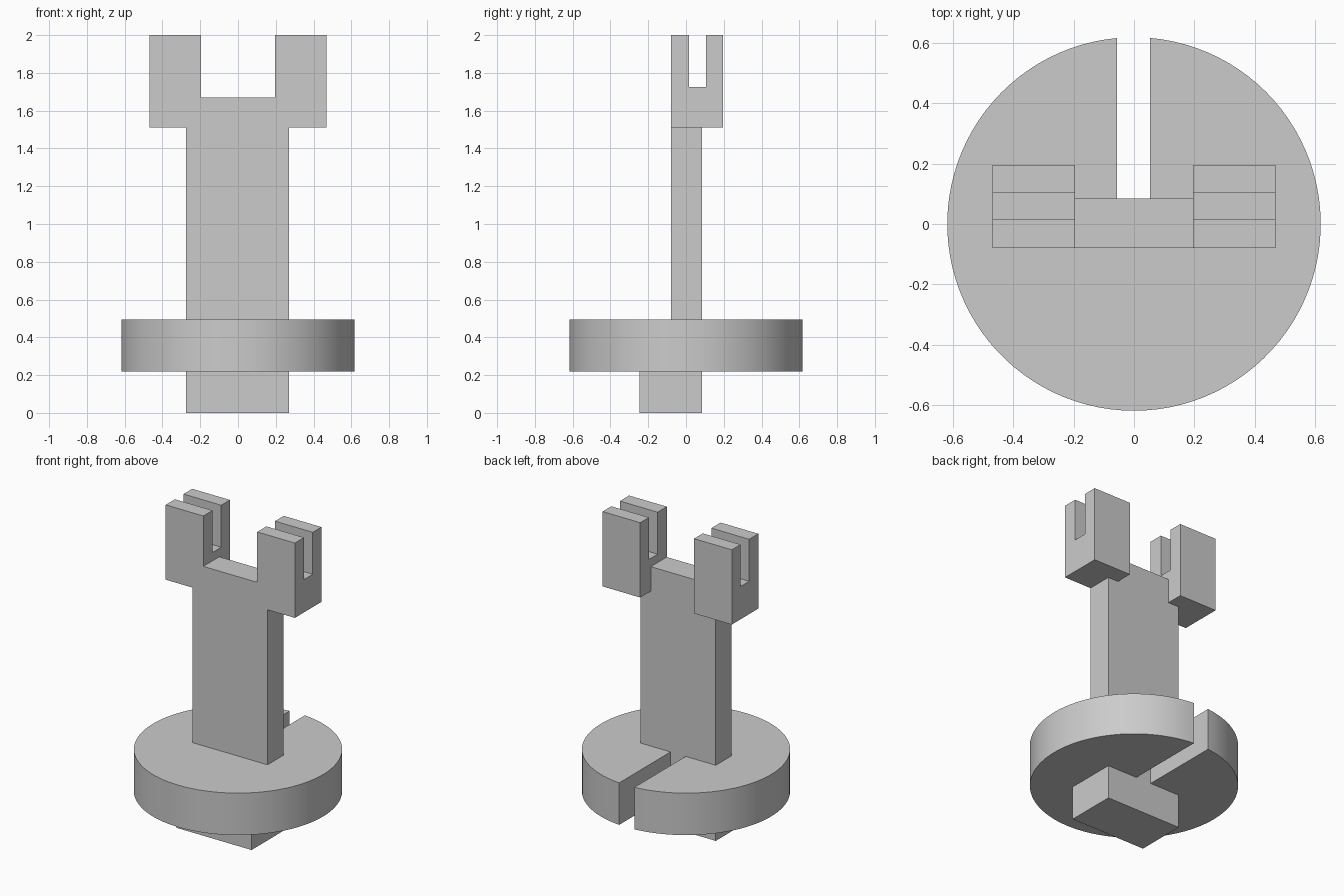
import bpy, bmesh, math
from mathutils import Vector

cube = bpy.data.objects.get("Cube")
if cube:
    bpy.data.objects.remove(cube, do_unlink=True)

GREY = (0.6, 0.6, 0.6, 1.0)
grey = bpy.data.materials.new("plain grey")
grey.use_nodes = True
grey.diffuse_color = GREY
grey.node_tree.nodes["Principled BSDF"].inputs["Base Color"].default_value = GREY

# For each extrusion axis, place profile coordinates (a, b) at depth d
PLACE = {
    "x": lambda a, b, d: (d, a, b),
    "y": lambda a, b, d: (a, d, b),
    "z": lambda a, b, d: (a, b, d),
}


def extrude_profile(name, profile, axis, start, end):
    """Closed flat profile extruded along one axis into a solid."""
    place = PLACE[axis]
    bm = bmesh.new()
    face = bm.faces.new([bm.verts.new(place(a, b, start)) for a, b in profile])
    result = bmesh.ops.extrude_face_region(bm, geom=[face])
    moved = [v for v in result["geom"] if isinstance(v, bmesh.types.BMVert)]
    bmesh.ops.translate(bm, verts=moved, vec=Vector(place(0, 0, end - start)))
    bmesh.ops.recalc_face_normals(bm, faces=bm.faces)
    mesh = bpy.data.meshes.new(name)
    bm.to_mesh(mesh)
    bm.free()
    mesh.materials.append(grey)
    obj = bpy.data.objects.new(name, mesh)
    bpy.context.collection.objects.link(obj)
    return obj


FRONT, BACK = -0.08, 0.085
LEFT, RIGHT = 0.27, -0.275
DISC_BOTTOM, DISC_TOP = 0.22, 0.495
FORK_BOTTOM, TOP = 1.51, 2.0
FORK_IN = 0.195

# Foot under the disc
foot = [(RIGHT, -0.245), (LEFT, -0.245), (LEFT, BACK), (RIGHT, BACK)]
extrude_profile("foot", foot, "z", 0, DISC_BOTTOM)

# Round disc with a slot open to the back
RADIUS, SLOT_R, SLOT_L, STEPS = 0.618, -0.057, 0.053, 96
a0 = math.acos(SLOT_R / RADIUS)
a1 = math.acos(SLOT_L / RADIUS) + 2 * math.pi
arc = [a0 + (a1 - a0) * i / STEPS for i in range(STEPS + 1)]
outline = [(RADIUS * math.cos(a), RADIUS * math.sin(a)) for a in arc]
outline += [(SLOT_L, BACK), (SLOT_R, BACK)]
disc = extrude_profile("slotted_disc", outline, "z", DISC_BOTTOM, DISC_TOP)
bpy.context.view_layer.objects.active = disc
disc.select_set(True)
bpy.ops.object.shade_smooth_by_angle(angle=math.radians(30))
disc.select_set(False)

# Upright plate, narrowed between the two forks
plate = [(RIGHT, DISC_TOP), (LEFT, DISC_TOP), (LEFT, FORK_BOTTOM),
         (FORK_IN, FORK_BOTTOM), (FORK_IN, 1.67), (-FORK_IN, 1.67),
         (-FORK_IN, FORK_BOTTOM), (RIGHT, FORK_BOTTOM)]
extrude_profile("upright_plate", plate, "y", FRONT, BACK)

# Pair of slotted forks at the top
SLOT_FLOOR, SLOT_FRONT, SLOT_BACK, FORK_BACK = 1.725, 0.015, 0.105, 0.195
fork = [(FRONT, FORK_BOTTOM), (FORK_BACK, FORK_BOTTOM), (FORK_BACK, TOP),
        (SLOT_BACK, TOP), (SLOT_BACK, SLOT_FLOOR),
        (SLOT_FRONT, SLOT_FLOOR), (SLOT_FRONT, TOP), (FRONT, TOP)]
for side, sign in (("left", 1), ("right", -1)):
    extrude_profile(side + "_fork", fork, "x", sign * FORK_IN, sign * 0.468)
